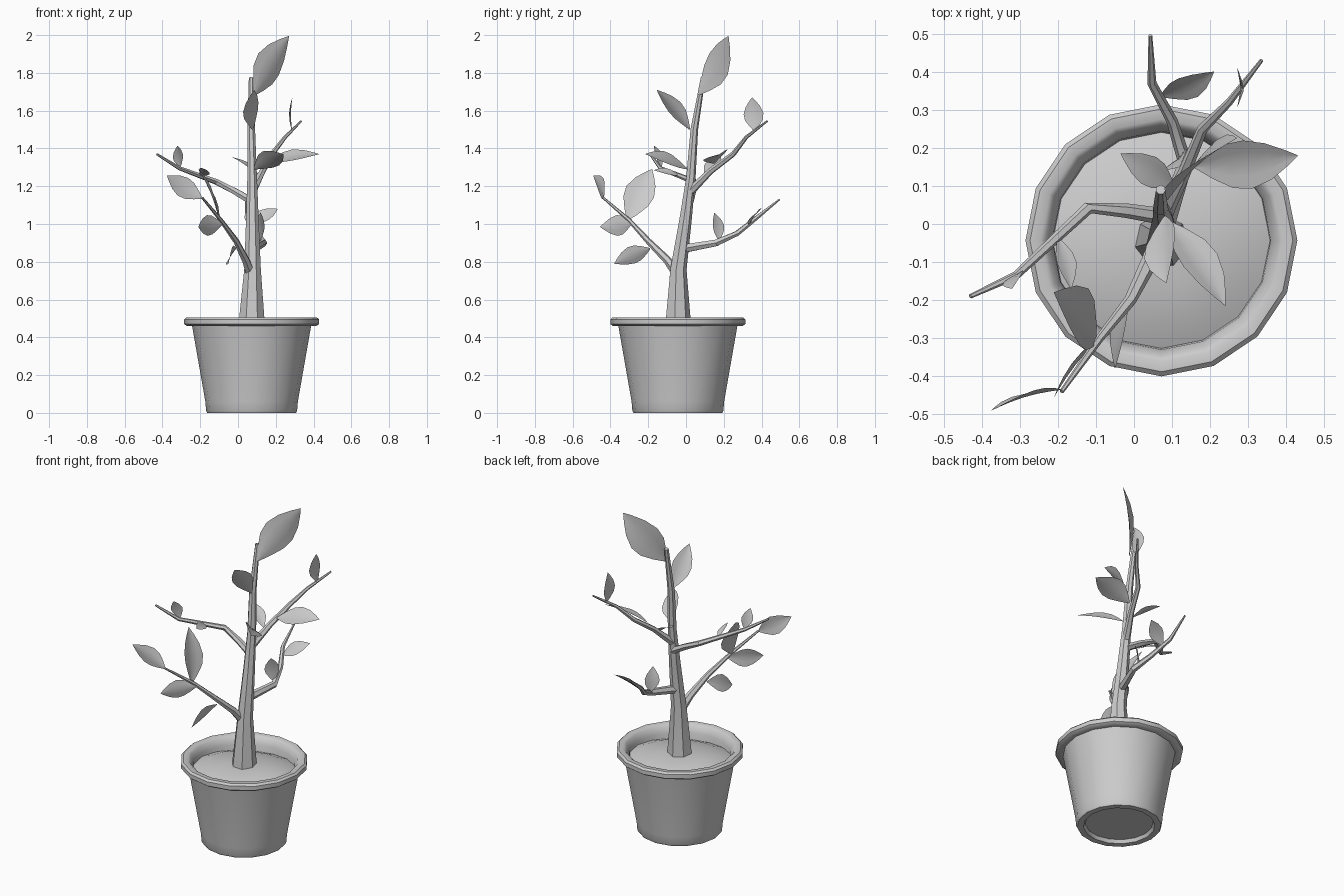
import bpy, bmesh, math
from mathutils import Vector as V

if "Cube" in bpy.data.objects:
    bpy.data.objects.remove(bpy.data.objects["Cube"])


def finish(bm, name, angle):
    bmesh.ops.remove_doubles(bm, verts=bm.verts, dist=1e-5)
    bmesh.ops.recalc_face_normals(bm, faces=bm.faces)
    me = bpy.data.meshes.new(name)
    bm.to_mesh(me)
    bm.free()
    ob = bpy.data.objects.new(name, me)
    bpy.context.collection.objects.link(ob)
    bpy.ops.object.select_all(action='DESELECT')
    ob.select_set(True)
    bpy.context.view_layer.objects.active = ob
    bpy.ops.object.shade_smooth_by_angle(angle=math.radians(angle))
    return ob


def bridge(bm, rings):
    n = len(rings[0])
    for a, b in zip(rings, rings[1:]):
        for i in range(n):
            j = (i + 1) % n
            bm.faces.new((a[i], a[j], b[j], b[i]))


def lathe(name, profile, center, n=16, wobble=0.0):
    bm = bmesh.new()
    rings = []
    for r, z in profile:
        ring = []
        for i in range(n):
            a = 2 * math.pi * i / n
            dz = wobble * math.sin(2 * a + 1) * r / 0.29
            ring.append(bm.verts.new((center[0] + r * math.cos(a),
                                      center[1] + r * math.sin(a), z + dz)))
        rings.append(ring)
    bridge(bm, rings)
    bm.faces.new(rings[0])
    if wobble:
        bm.faces.new(rings[-1])
    return finish(bm, name, 40)


def tube(name, pts, radii, n, ref):
    bm = bmesh.new()
    pts = [V(p) for p in pts]
    rings = []
    for k, p in enumerate(pts):
        d = (pts[min(k + 1, len(pts) - 1)] - pts[max(k - 1, 0)]).normalized()
        u = d.cross(V(ref)).normalized()
        w = d.cross(u)
        rings.append([bm.verts.new(p + radii[k] * (u * math.cos(2 * math.pi * i / n)
                      + w * math.sin(2 * math.pi * i / n))) for i in range(n)])
    bridge(bm, rings)
    bm.faces.new(rings[0])
    bm.faces.new(rings[-1])
    return finish(bm, name, 35)


def leaf(name, base, tip, width, across):
    # pointed blade, folded slightly along the midrib and bowed lengthwise
    base, tip, across = V(base), V(tip), V(across)
    axis = tip - base
    d = axis.normalized()
    w = (across - d * across.dot(d)).normalized()
    nrm = d.cross(w)
    if nrm.z < 0:
        nrm = -nrm
    bm = bmesh.new()
    rows = []
    for t, s in ((0, .06), (.16, .5), (.34, .9), (.52, 1), (.72, .75), (.88, .36), (1, .01)):
        row = []
        for c in (-1, -.5, 0, .5, 1):
            h = .09 * width * s * abs(c) + .04 * axis.length * math.sin(math.pi * t)
            row.append(bm.verts.new(base + axis * t + w * (c * s * width / 2) + nrm * h))
        rows.append(row)
    for a, b in zip(rows, rows[1:]):
        for i in range(4):
            bm.faces.new((a[i], a[i + 1], b[i + 1], b[i]))
    return finish(bm, name, 60)


# Pot with recessed foot and rolled rim
C = (0.072, -0.043)
lathe("pot", [(.19, .02), (.2, 0), (.235, 0), (.241, .012), (.245, .06), (.315, .46),
              (.343, .46), (.357, .47), (.357, .495), (.345, .506), (.318, .506),
              (.305, .497), (.287, .46), (.28, .38)], C)
# Mounded soil
lathe("soil", [(.286, .43), (.22, .455), (.13, .468), (.05, .472)], C, 16, .012)

# Trunk
tube("trunk", [(.072, -.045, .44), (.077, -.042, .76), (.076, -.003, 1.03),
               (.075, .025, 1.25), (.07, .043, 1.5), (.07, .09, 1.775)],
     [.074, .045, .034, .026, .021, .013], 7, (1, 0, 0))

# Branches
branches = {
    "front_branch": ([(.07, -.04, .73), (.04, -.1, .81), (-.01, -.2, .91),
                      (-.09, -.3, 1.02), (-.19, -.44, 1.14)], [.028, .022, .016, .011, .006]),
    "left_branch": ([(.075, .02, 1.12), (-.02, .035, 1.175), (-.12, .042, 1.225),
                     (-.31, -.135, 1.295), (-.43, -.19, 1.37)], [.022, .019, .016, .011, .006]),
    "right_branch": ([(.075, .02, 1.17), (.13, .13, 1.28), (.18, .25, 1.37),
                      (.25, .32, 1.46), (.335, .43, 1.545)], [.024, .017, .014, .01, .005]),
    "back_branch": ([(.08, -.01, .87), (.135, .16, .9), (.1, .27, .95),
                     (.047, .37, 1.03), (.043, .495, 1.13)], [.025, .02, .015, .012, .005]),
}
for name, (pts, radii) in branches.items():
    tube(name, pts, radii, 6, (0, 0, 1))

# Leaves: base, tip, width, direction across the blade
leaves = [
    ((-.1, -.31, 1.02), (-.21, -.18, 1.29), .16, (0, 1, 0)),
    ((-.08, -.29, 1.0), (-.21, -.455, .985), .11, (0, 0, 1)),
    ((-.01, -.19, .87), (-.05, -.38, .79), .1, (.4, 0, 1)),
    ((-.19, -.435, 1.135), (-.375, -.49, 1.255), .11, (0, 0, 1)),
    ((-.305, -.13, 1.3), (-.32, -.17, 1.415), .065, (1, .7, 0)),
    ((-.2, -.035, 1.255), (-.165, -.17, 1.285), .06, (1, 0, -.6)),
    ((.287, .365, 1.49), (.288, .35, 1.67), .105, (0, 1, 0)),
    ((.16, .15, 1.32), (.43, .18, 1.37), .14, (0, 1, .45)),
    ((.08, .02, 1.5), (.085, -.155, 1.71), .115, (.7, .55, .44)),
    ((.085, .01, 1.29), (.24, -.215, 1.37), .12, (.7, .32, -.62)),
    ((.09, .065, 1.685), (.27, .225, 1.995), .185, (0, 0, 1)),
    ((.105, .1, 1.265), (-.035, .185, 1.355), .08, (.5, 1, 0)),
    ((.12, .175, .91), (.12, .15, 1.06), .085, (1, 1, 0)),
    ((.07, .335, .995), (.21, .4, 1.08), .085, (-.5, .5, .5)),
]
for i, args in enumerate(leaves):
    leaf(f"leaf_{i + 1}", *args)
